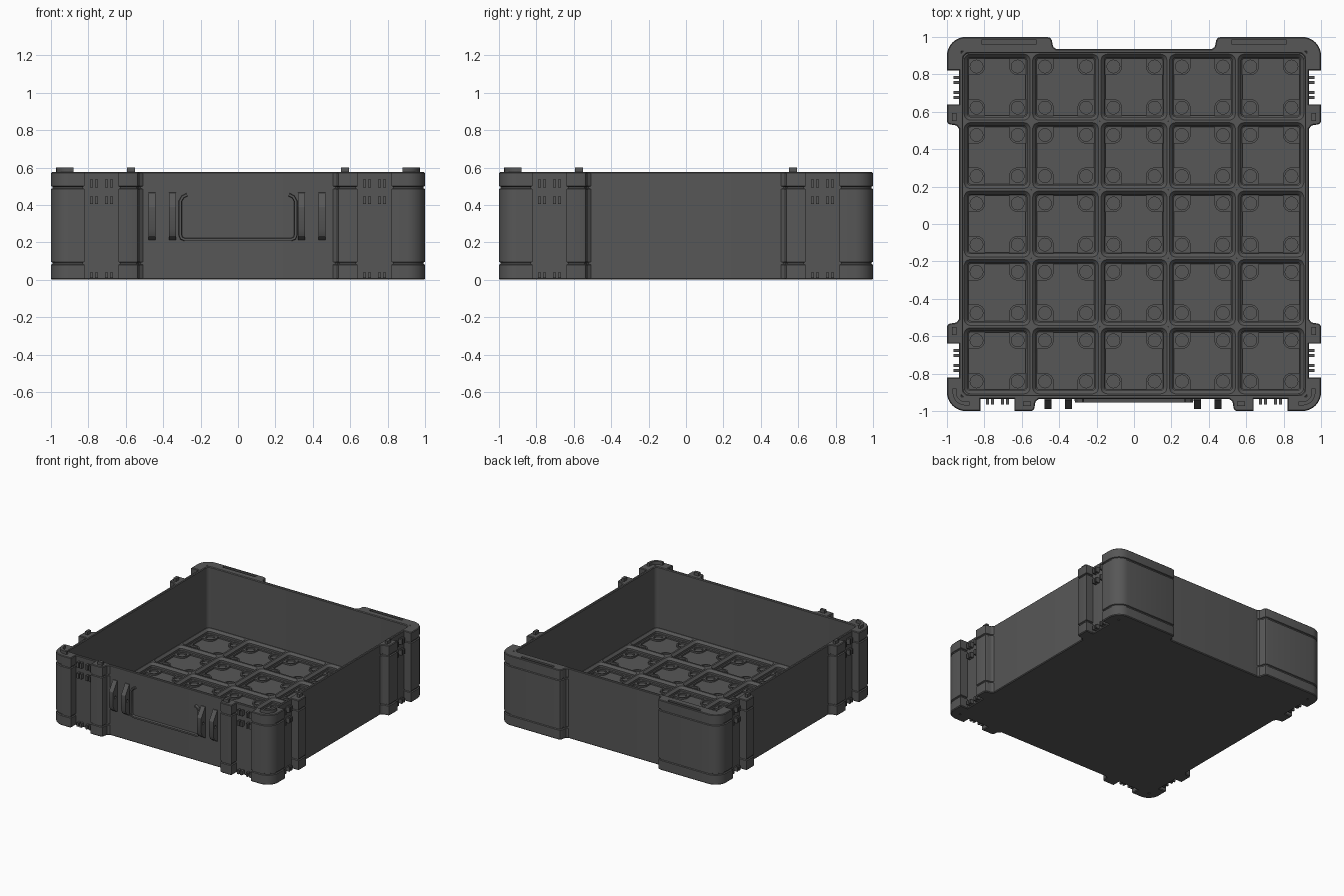
import bpy, bmesh, math
from mathutils import Vector

if "Cube" in bpy.data.objects:
    bpy.data.objects.remove(bpy.data.objects["Cube"])

H = 0.575        # rim height
WALL = 0.935     # outer face of the body wall
PITCH = 0.366    # storage cell spacing

grey = bpy.data.materials.new("dark grey plastic")
grey.diffuse_color = (0.095, 0.095, 0.095, 1)
grey.use_nodes = True
grey.node_tree.nodes["Principled BSDF"].inputs["Base Color"].default_value = grey.diffuse_color


def finish(bm, name):
    bmesh.ops.recalc_face_normals(bm, faces=bm.faces[:])
    me = bpy.data.meshes.new(name)
    bm.to_mesh(me)
    bm.free()
    ob = bpy.data.objects.new(name, me)
    bpy.context.collection.objects.link(ob)
    me.materials.append(grey)
    return ob


def loft(bm, rings, caps=True, cyclic=False):
    """Skin a list of equal-length point rings."""
    vs = [[bm.verts.new(p) for p in r] for r in rings]
    n = len(vs[0])
    pairs = list(zip(vs, vs[1:])) + ([(vs[-1], vs[0])] if cyclic else [])
    for a, b in pairs:
        for i in range(n):
            j = (i + 1) % n
            bm.faces.new((a[i], a[j], b[j], b[i]))
    if caps and not cyclic:
        bm.faces.new(vs[0])
        bm.faces.new(vs[-1])


def box(bm, x0, x1, y0, y1, z0, z1):
    loft(bm, [[(x0, y0, z), (x1, y0, z), (x1, y1, z), (x0, y1, z)] for z in (z0, z1)])


def rrect(h, r, z, cx=0, cy=0, seg=5):
    """Rounded square ring of half size h."""
    pts = []
    for k, (sx, sy) in enumerate(((1, 1), (-1, 1), (-1, -1), (1, -1))):
        for i in range(seg + 1):
            t = math.pi / 2 * (k + i / seg)
            pts.append((cx + sx * (h - r) + r * math.cos(t),
                        cy + sy * (h - r) + r * math.sin(t), z))
    return pts


def offset(poly, d):
    """Move an outline inward by d with mitred corners."""
    n = len(poly)
    area = sum(poly[i - 1][0] * poly[i][1] - poly[i][0] * poly[i - 1][1] for i in range(n))
    s = 1 if area > 0 else -1
    out = []
    for i in range(n):
        p, q, r = (Vector(poly[k % n]) for k in (i - 1, i, i + 1))
        e, f = (q - p).normalized(), (r - q).normalized()
        n1, n2 = Vector((-e.y, e.x)) * s, Vector((-f.y, f.x)) * s
        out.append(q + (n1 + n2) * d / (1 + n1.dot(n2)))
    return out


def bumper(bm, poly):
    """Upright block with chamfered ends and two grooves around it."""
    prof = [(0, .006), (.006, 0)]
    for g in (.08, .485):
        prof += [(g, 0), (g + .004, .008), (g + .012, .008), (g + .016, 0)]
    prof += [(H - .005, 0), (H, .005)]
    loft(bm, [[(p[0], p[1], z) for p in offset(poly, d)] for z, d in prof])


def cut(ob, bm):
    """Subtract a cutter mesh from an object."""
    c = finish(bm, "cutter")
    c.hide_render = True
    m = ob.modifiers.new("cut", 'BOOLEAN')
    m.object, m.solver = c, 'EXACT'
    bpy.context.view_layer.objects.active = ob
    bpy.ops.object.modifier_apply(modifier=m.name)
    bpy.data.objects.remove(c)


# sides holding clip channels: (along, outward) -> (x, y)
SIDES = [lambda a, b, s=s: (s * a, -b) for s in (-1, 1)]
SIDES += [lambda a, b, s=s, t=t: (s * b, t * a) for s in (-1, 1) for t in (-1, 1)]

# open tray body
bm = bmesh.new()
loft(bm, [rrect(WALL - .006, .04, 0), rrect(WALL, .045, .006), rrect(WALL, .045, H - .005),
          rrect(WALL - .005, .04, H), rrect(.918, .035, H), rrect(.913, .033, H - .006),
          rrect(.913, .033, .02)])
finish(bm, "tray_body")

# floor grid: stepped cells with corner pads around round holes
ZT = 0.075
grid, pads = bmesh.new(), bmesh.new()
N = 24
for i in range(-2, 3):
    for j in range(-2, 3):
        cx, cy = i * PITCH, j * PITCH
        ring = lambda h, r, z: rrect(h, r, z, cx, cy)
        loft(grid, [ring(.183, .001, .01), ring(.183, .001, ZT), ring(.176, .033, ZT),
                    ring(.159, .018, ZT - .018), ring(.159, .018, ZT - .034),
                    ring(.153, .014, ZT - .04), ring(.153, .014, ZT - .052)])
        for sx in (-1, 1):
            for sy in (-1, 1):
                outer, hole = [], []
                for k in range(N):
                    c, s = math.cos(k * math.tau / N), math.sin(k * math.tau / N)
                    r = .046 if c < 0 and s < 0 else .046 / max(abs(c), abs(s))
                    outer.append((cx + sx * (.11 + r * c), cy + sy * (.11 + r * s)))
                    hole.append((cx + sx * (.11 + .034 * c), cy + sy * (.11 + .034 * s)))
                lo, hi = ZT - .054, ZT - .039
                loft(pads, [[(*p, z) for p in o] for o, z in
                            ((outer, lo), (outer, hi), (hole, hi), (hole, lo))], cyclic=True)
finish(grid, "floor_grid")
finish(pads, "floor_hole_pads")

# front corner bumpers
arc = [(.9 + .1 * math.cos(t), .9 + .1 * math.sin(t))
       for t in [math.pi / 2 * k / 10 for k in range(11)]]
bm = bmesh.new()
for s in (-1, 1):
    poly = [(1, .82)] + arc + [(.82, 1), (.82, .92), (.92, .92), (.92, .82)]
    bumper(bm, [(s * x, -y) for x, y in poly])
finish(bm, "front_corner_bumpers")

# rear corner bumpers with slots in the top
bm = bmesh.new()
for s in (-1, 1):
    poly = [(1, .82)] + arc + [(.465, 1), (.447, .995), (.438, .98), (.436, .96), (.43, .945),
                               (.415, .935), (.415, .92), (.92, .92), (.92, .82)]
    bumper(bm, [(s * x, y) for x, y in poly])
rear = finish(bm, "rear_corner_bumpers")
bm = bmesh.new()
for s in (-1, 1):
    x0, x1 = sorted((s * .52, s * .815))
    box(bm, x0, x1, .962, .984, H - .025, H + .05)
cut(rear, bm)

# small side bumpers beside each channel
bm = bmesh.new()
for f in SIDES:
    poly = [(.64, .92), (.64, 1), (.55, 1), (.537, .995), (.531, .98), (.53, .963),
            (.525, .948), (.508, .935), (.508, .92)]
    bumper(bm, [f(a, b) for a, b in poly])
finish(bm, "side_bumpers")

# clip ribs inside the channels
bm = bmesh.new()
for f in SIDES:
    for a in (.676, .704, .756, .784):
        (x0, y0), (x1, y1) = f(a - .008, .92), f(a + .008, .965)
        for z0, z1 in ((.008, .04), (.405, .445), (.492, .535)):
            box(bm, x0, x1, y0, y1, z0, z1)
finish(bm, "channel_clip_ribs")

# stacking pegs on the rim: square ones and curved corner ones
bm = bmesh.new()
for f in SIDES:
    (x0, y0), (x1, y1) = f(.552, .95), f(.594, .974)
    box(bm, x0, x1, y0, y1, H - .01, .6)
for s in (-1, 1):
    path = [(.88, .97)] + [(.9 + .07 * math.sin(t), .9 + .07 * math.cos(t)) for t in
                           [math.pi / 2 * k / 8 for k in range(9)]] + [(.97, .88)]
    inner = [(.88, .95)] + [(.9 + .05 * math.sin(t), .9 + .05 * math.cos(t)) for t in
                            [math.pi / 2 * k / 8 for k in range(9)]] + [(.95, .88)]
    loft(bm, [[(s * x, -y, z) for x, y in path + inner[::-1]] for z in (H - .01, .6)])
finish(bm, "stacking_pegs")

# latch and handle hinge fins on the front, drilled for pins
bm = bmesh.new()
for x in (-.46, -.35, .34, .45):
    prof = [(.92, .47), (.94, .465), (.99, .39), (.99, .27), (.975, .235), (.94, .212), (.92, .212)]
    loft(bm, [[(x + d, -y, z) for y, z in prof] for d in (-.019, .019)])
fins = finish(bm, "hinge_fins")
bm = bmesh.new()
ring = [(.965 + .011 * math.cos(k * math.tau / 12), .34 + .011 * math.sin(k * math.tau / 12))
        for k in range(12)]
loft(bm, [[(x, -y, z) for y, z in ring] for x in (-.6, .6)])
cut(fins, bm)

# raised handle rest on the front
right = [(.285, .215), (.302, .222), (.309, .24), (.309, .42), (.295, .443), (.272, .455)]
path = [Vector((-x, z)) for x, z in right[::-1]] + [Vector(p) for p in right]
bm = bmesh.new()
rings = []
for i, p in enumerate(path):
    t = (path[min(i + 1, len(path) - 1)] - path[max(i - 1, 0)]).normalized()
    n = Vector((-t.y, t.x)) * .011
    rings.append([(q.x, y, q.y) for q, y in
                  ((p + n, -.92), (p + n * .6, -.955), (p - n * .6, -.955), (p - n, -.92))])
loft(bm, rings)
finish(bm, "handle_rest")

# smooth the rounded parts, keep edges sharp
bpy.ops.object.select_all(action='SELECT')
bpy.context.view_layer.objects.active = bpy.context.selected_objects[0]
bpy.ops.object.shade_smooth_by_angle(angle=math.radians(30))
